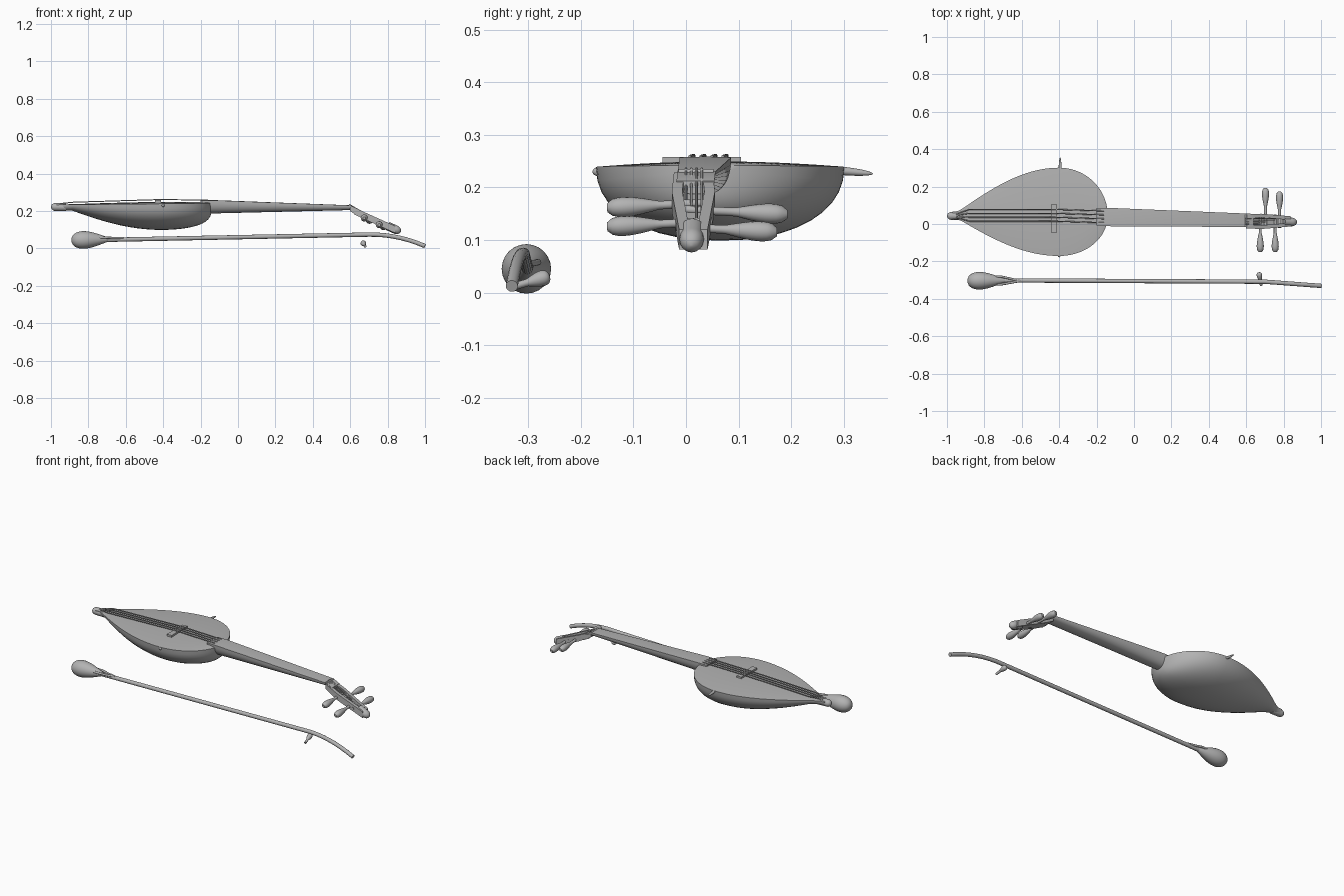
import bpy, bmesh, math
from mathutils import Vector

if "Cube" in bpy.data.objects:
    bpy.data.objects.remove(bpy.data.objects["Cube"])

grey = bpy.data.materials.new("plain_grey")
grey.use_nodes = True
color = (.45, .45, .45, 1)
grey.diffuse_color = color
grey.node_tree.nodes["Principled BSDF"].inputs["Base Color"].default_value = color


def skin(name, rings):
    """Join closed rings of points into a capped solid."""
    bm = bmesh.new()
    loops = [[bm.verts.new(point) for point in ring] for ring in rings]
    count = len(loops[0])
    for near, far in zip(loops, loops[1:]):
        for i in range(count):
            following = (i + 1) % count
            bm.faces.new((near[i], near[following], far[following], far[i]))
    bm.faces.new(loops[0])
    bm.faces.new(loops[-1])
    bmesh.ops.recalc_face_normals(bm, faces=bm.faces)
    mesh = bpy.data.meshes.new(name)
    bm.to_mesh(mesh)
    bm.free()
    mesh.materials.append(grey)
    part = bpy.data.objects.new(name, mesh)
    bpy.context.collection.objects.link(part)
    bpy.ops.object.select_all(action="DESELECT")
    part.select_set(True)
    bpy.context.view_layer.objects.active = part
    bpy.ops.object.shade_smooth_by_angle(angle=math.radians(45))


def bowl_section(dome, power, count=20):
    """Unit outline: shallow dome above, superellipse bowl below."""
    under, over = [], []
    for i in range(count + 1):
        angle = math.pi * i / count
        across, down = math.cos(angle), abs(math.sin(angle))
        across = math.copysign(abs(across) ** (2 / power), across)
        under.append((across, -down ** (2 / power)))
        if 0 < i < count:
            over.append((-across, dome * (1 - across * across)))
    return under + over


box_section = [(1, 0), (1, -1), (-1, -1), (-1, 0)]


def loft(name, section, stations):
    """Each station gives x, centre y, half width, top z and thickness."""
    skin(name, [[(x, middle + across * half, top + up * thick) for across, up in section]
                for x, middle, half, top, thick in stations])


def line(start, end, count=20):
    return [Vector(start).lerp(Vector(end), i / count) for i in range(count + 1)]


def rod(name, path, radius, sides=16):
    """Round bar along a path; radius is a rule of the position from 0 to 1."""
    path = [Vector(point) for point in path]
    last = len(path) - 1
    rings = []
    for i, point in enumerate(path):
        along = (path[min(i + 1, last)] - path[max(i - 1, 0)]).normalized()
        side = along.cross(Vector((0, 0, 1))).normalized()
        up = side.cross(along)
        size = radius(i / last)
        angles = [math.tau * k / sides for k in range(sides)]
        rings.append([point + size * (side * math.cos(a) + up * math.sin(a)) for a in angles])
    skin(name, rings)


def even(size):
    return lambda t: size


def bulb(size, shaft, span=1):
    """Drop-shaped swelling at the start of a shaft."""
    return lambda t: shaft + size * math.sin(math.pi * min(1, t / span) ** .6)


def rounded(size, span):
    """Rounded start that runs on at full size."""
    return lambda t: size * math.sqrt(1.01 - (1 - min(1, t / span)) ** 2)


# Pear-shaped sound body: long taper to the tail, round shoulder at the neck
body = []
steps = 20
for i in range(-steps, steps):
    angle = math.pi / 2 * i / steps
    swell = math.cos(angle)
    if i < 0:
        x, depth = -.4 + .57 * i / steps, swell
    else:
        x, depth = -.4 + .26 * math.sin(angle), math.sqrt(swell)
    body.append((x, .045 + .02 * swell, max(.022, .236 * swell),
                 .239 + .01 * (x + .4), max(.03, .14 * depth)))
loft("sound_body", bowl_section(.07, 2.2), body)

# Tail knob and the pins on the rim
rod("tail_knob", line((-1, .043, .222), (-.92, .043, .22)), rounded(.021, .3))
rod("rim_spike", line((-.395, .355, .226), (-.395, .28, .233)), rounded(.008, .9))
rod("rim_pin", line((-.4, -.178, .23), (-.4, -.15, .23)), rounded(.009, .5))

# Neck, flat on top and rounded beneath
loft("neck", bowl_section(.02, 2.3), [
    (-.2, .039, .047, .257, .068),
    (-.13, .037, .049, .257, .07),
    (.6, .02, .036, .23, .025),
    (.64, .018, .036, .212, .025)])
rod("nut", line((.598, -.014, .229), (.598, .052, .229)), even(.006))


# Pegbox on a falling slope: two cheeks, a floor and a rounded end
def head_height(x):
    return .21 - .45 * (x - .6)


for label, sign in (("left", 1), ("right", -1)):
    loft(label + "_pegbox_cheek", box_section, [
        (x, .014 + sign * offset, .01, head_height(x) + .018, thick)
        for x, offset, thick in ((.6, .027, .03), (.68, .031, .038), (.84, .017, .038))])
loft("pegbox_floor", box_section, [
    (x, .014, half, head_height(x) - .008, .011)
    for x, half in ((.62, .032), (.68, .034), (.84, .02))])
rod("head_end", line((.87, .01, head_height(.87)), (.8, .012, head_height(.8))), rounded(.023, .4))

# Tuning pegs, two from each side; the sign of the reach is the side
pegs = [(.675, -.15), (.703, .193), (.755, -.15), (.778, .173)]
for i, (x, reach) in enumerate(pegs):
    height = head_height(x) - .015
    inner = math.copysign(.035, -reach) + .015
    rod(f"tuning_peg_{i + 1}", line((x, reach, height), (x, inner, height + .01)),
        bulb(.011, .008, .1 / abs(reach - inner)))

# Bridge and strings
loft("bridge", box_section, [(x, .03, .075, .258, .02) for x in (-.443, -.412)])
for i, (x, reach) in enumerate(pegs):
    y = .015 + .021 * i
    rod(f"string_{i + 1}", [(-.95, .035 + .006 * i, .24), (-.88, y, .247),
                            (-.428, y, .261), (-.16, y - .008, .259)], even(.003), sides=6)
    rod(f"head_string_{i + 1}", line((.595, .01 * i, .236), (x, .01 * i, head_height(x)), 1),
        even(.0025), sides=6)

# Bow stick: straight, then curving down at the tip
stick = []
for i in range(steps * 2 + 1):
    x = -.72 + 1.72 * i / (steps * 2)
    bend = max(0, x - .7)
    stick.append((x, -.305 - .005 * x - .07 * bend, .06 + .02 * x - .75 * bend ** 2))
rod("bow_stick", stick, even(.0115))

# Bow handle knob and the cord wrapped beside it
rod("bow_handle", line((-.89, -.304, .044), (-.69, -.302, .048), 30), bulb(.037, .01), sides=24)
for label, sign in (("left", 1), ("right", -1)):
    rod(label + "_handle_cord", [
        (-.75, -.302 + sign * .02, .058), (-.71, -.302 + sign * .021, .058),
        (-.67, -.303 + sign * .013, .056), (-.61, -.305, .056)], even(.006))

# Small peg hanging near the bow tip
rod("bow_peg", line((.668, -.26, .031), (.68, -.33, .011)), bulb(.008, .007, .6))
